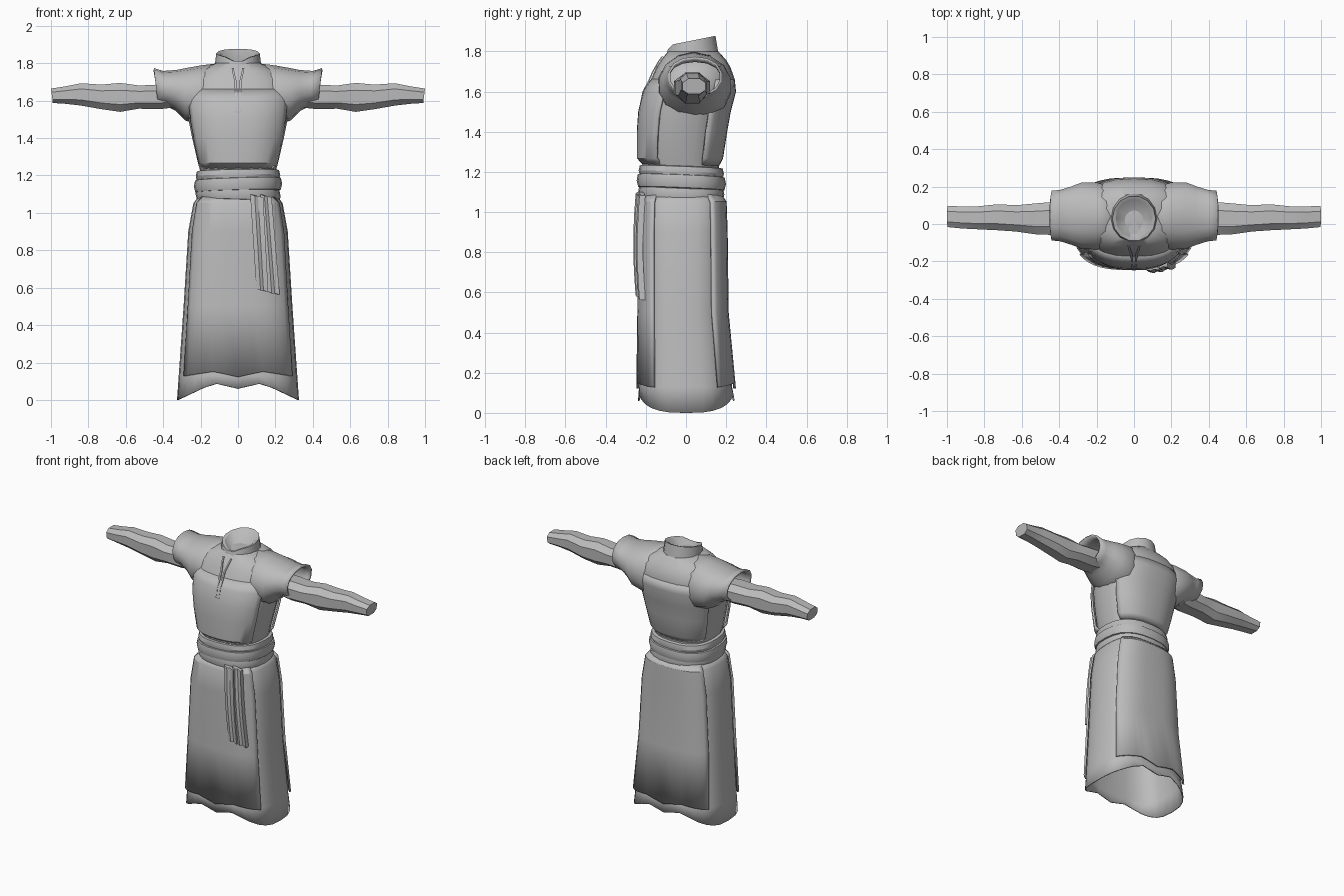
import bpy, bmesh, math
from mathutils import Vector

if "Cube" in bpy.data.objects:
    bpy.data.objects.remove(bpy.data.objects["Cube"])

cloth = bpy.data.materials.new("grey_cloth")
cloth.diffuse_color = (0.5, 0.5, 0.5, 1)
cloth.use_nodes = True
cloth.node_tree.nodes["Principled BSDF"].inputs["Base Color"].default_value = cloth.diffuse_color


def loft(name, rings, closed=True, cap=(), thick=0.0, angle=30):
    """Skin a list of point rings; cap maps 'start'/'end' to a fan centre point or None."""
    bm = bmesh.new()
    rows = [[bm.verts.new(p) for p in r] for r in rings]
    n = len(rows[0])
    for a, b in zip(rows, rows[1:]):
        for j in range(n if closed else n - 1):
            k = (j + 1) % n
            bm.faces.new((a[j], a[k], b[k], b[j]))
    for end, tip in dict(cap).items():
        row = rows[0] if end == "start" else rows[-1]
        if tip is None:
            tip = sum((v.co for v in row), Vector()) / n
        c = bm.verts.new(tip)
        for j in range(n):
            bm.faces.new((row[j], row[(j + 1) % n], c))
    bmesh.ops.recalc_face_normals(bm, faces=bm.faces)
    me = bpy.data.meshes.new(name)
    bm.to_mesh(me)
    bm.free()
    ob = bpy.data.objects.new(name, me)
    bpy.context.collection.objects.link(ob)
    me.materials.append(cloth)
    if thick:
        m = ob.modifiers.new("thickness", "SOLIDIFY")
        m.thickness, m.offset = thick, 0
    bpy.ops.object.select_all(action="DESELECT")
    ob.select_set(True)
    bpy.context.view_layer.objects.active = ob
    bpy.ops.object.shade_smooth_by_angle(angle=math.radians(angle))
    return ob


def power(v, n):
    return math.copysign(abs(v) ** (2 / n), v)


def ring(z, a, yf, yb, n=2.5, count=24, t0=0, t1=360, grow=0.0, zfun=None):
    """Horizontal rounded-box section, or an arc of one."""
    full = t1 - t0 == 360
    pts = []
    for i in range(count if full else count + 1):
        t = math.radians(t0 + (t1 - t0) * i / count)
        u, v = power(math.cos(t), n), power(math.sin(t), n)
        x = (a + grow) * u
        y = (yf + yb) / 2 + ((yb - yf) / 2 + grow) * v
        pts.append(Vector((x, y, z + (zfun(x, y, abs(u)) if zfun else 0))))
    return pts


def side_ring(x, zb, zt, yf, yb, count, lean=0.0, n=2.2):
    """Section standing across the arm."""
    pts = []
    for i in range(count):
        t = 2 * math.pi * (i + 0.5) / count
        v = power(math.sin(t), n)
        pts.append(Vector((x + math.copysign(lean, x) * v,
                           (yf + yb) / 2 + (yb - yf) / 2 * power(math.cos(t), n),
                           (zb + zt) / 2 + (zt - zb) / 2 * v)))
    return pts


# tunic body: z, half width, front y, back y
BODY = [(1.18, .19, -.205, .165), (1.27, .215, -.225, .165), (1.40, .245, -.225, .185),
        (1.50, .265, -.22, .205), (1.60, .28, -.20, .235), (1.66, .28, -.175, .243),
        (1.72, .255, -.148, .222), (1.76, .21, -.122, .198), (1.80, .12, -.09, .16)]
loft("tunic_body", [ring(*s) for s in BODY], cap={"start": None, "end": None}, angle=40)

# front and back overlay of the tunic, hem tucked inward
for name, t0 in (("front_tunic_panel", 208), ("back_tunic_panel", 28)):
    grow = [-.004, .014, .014, .012, .008, -.006]
    rings = [ring(*s, count=14, t0=t0, t1=t0 + 124, grow=g)
             for s, g in zip([(1.235, .2, -.21, .165)] + BODY[1:6], grow)]
    loft(name, rings, closed=False, thick=.012, angle=40)


def skirt_hem(x, y, u):
    return .06 + .075 * u if u < .4 else .15 * (1 - u)


def panel_hem(x, y, u):
    return .03 * u / .4 if u < .4 else .03 - .05 * (u - .4)


# long skirt
SKIRT = [(1.09, .205, -.205, .165), (1.05, .235, -.22, .185), (.90, .262, -.225, .19),
         (.50, .287, -.225, .195), (.13, .313, -.23, .225), (0, .322, -.235, .238)]
loft("skirt", [ring(*s, n=2.9, count=28, zfun=skirt_hem if s[0] == 0 else None) for s in SKIRT],
     thick=.008)

# overlapping skirt panels, front and back
for name, t0, back in (("front_skirt_panel", 213, 0), ("back_skirt_panel", 33, .006)):
    rings = []
    for z, a, yf, yb in SKIRT[:5]:
        low = z == .13
        rings.append(ring(.122 if low else z, a, yf, yb + (back if low else 0), n=2.9, count=14,
                          t0=t0, t1=t0 + 114, grow=.011 if z < 1.06 else .003,
                          zfun=panel_hem if low else None))
    loft(name, rings, closed=False, thick=.013)

# wrapped sash: three tilted, bulging bands
for i, (z0, z1, g, tilt) in enumerate([(1.06, 1.13, 0, -.03), (1.11, 1.185, .008, .03),
                                       (1.165, 1.23, -.002, .015)]):
    def slope(x, y, u, k=tilt):
        return k * x - .04 * (y + .02)
    rings = [ring(z, .222, -.232, .185, grow=g + d, zfun=slope)
             for z, d in ((z0, -.025), (z0 + .006, -.002), ((z0 + z1) / 2, .006),
                          (z1 - .006, 0), (z1, -.03))]
    loft(f"sash_band_{i + 1}", rings)

# hanging sash ends: folded strips
for i, (xt, xb, wt, wb, zb, yo) in enumerate([(.10, .13, .035, .032, .585, 0),
                                              (.15, .19, .03, .033, .57, .014)]):
    rings = []
    for k in range(6):
        f = k / 5
        x, w = xt + (xb - xt) * f, wt + (wb - wt) * f
        z, y = 1.09 + (zb - 1.09) * f, -.238 - .012 * math.sin(math.pi * f) + yo
        rings.append([(x - w, y + .012, z + .01), (x - w, y - .006, z + .01), (x - w * .3, y - .013, z),
                      (x + w * .2, y - .004, z), (x + w, y - .008, z - .008), (x + w, y + .022, z - .008)])
    loft(f"sash_end_{i + 1}", rings, cap={"start": None, "end": None})

# sleeves and arms: x, bottom z, top z, front y, back y
SLEEVE = [(.10, 1.47, 1.795, -.11, .19), (.20, 1.47, 1.782, -.135, .22), (.28, 1.50, 1.768, -.13, .22),
          (.33, 1.55, 1.758, -.11, .20), (.39, 1.575, 1.753, -.09, .18), (.438, 1.58, 1.768, -.085, .175)]
ARM = [(.26, 1.57, 1.68, -.05, .12), (.42, 1.55, 1.69, -.065, .125), (.53, 1.553, 1.685, -.06, .115),
       (.63, 1.535, 1.70, -.045, .105), (.73, 1.55, 1.69, -.038, .11), (.84, 1.57, 1.697, -.032, .098),
       (.92, 1.58, 1.68, -.028, .098), (.995, 1.585, 1.667, -.02, .10)]
for side, s in (("right", 1), ("left", -1)):
    loft(f"{side}_short_sleeve",
         [side_ring(s * x, b, t, f, k, 14, lean=.012 if x > .35 else 0) for x, b, t, f, k in SLEEVE],
         thick=.012, angle=40)
    loft(f"{side}_arm_sleeve",
         [side_ring(s * x, b, t, f, k, 8, lean=.005 if x > .95 else 0, n=2.5) for x, b, t, f, k in ARM],
         cap={"start": None, "end": None})

# standing collar, sunk in the middle
def collar_low(x, y, u):
    return .13 * (y - .03)


def collar_high(x, y, u):
    return .2 * (y - .03) - (.018 if y < 0 and u < .3 else 0)


loft("collar", [ring(1.775, .125, -.105, .165, 2, 14, zfun=collar_low),
                ring(1.80, .123, -.102, .16, 2, 14, zfun=collar_low),
                ring(1.854, .116, -.092, .15, 2, 14, zfun=collar_high),
                ring(1.85, .098, -.074, .132, 2, 14, zfun=collar_high)],
     cap={"end": (0, .03, 1.75)})


# neck opening trim lying on the chest
def chest_y(z):
    for p, q in zip(BODY, BODY[1:]):
        if p[0] <= z <= q[0]:
            return p[2] + (q[2] - p[2]) * (z - p[0]) / (q[0] - p[0])


half = [(.034, 1.775), (.03, 1.75), (.018, 1.70), (.017, 1.65), (.017, 1.60), (.016, 1.54)]
for side, s in (("right", 1), ("left", -1)):
    rings = []
    for x, z in half:
        y = chest_y(z) - (.010 if z < 1.64 else .004)
        rings.append([(s * x, y, z), (s * x, y - .007, z), (s * (x - .011), y - .007, z), (s * (x - .011), y, z)])
    loft(f"{side}_neck_trim", rings, cap={"start": None, "end": None})
y = chest_y(1.54) - .010
loft("neck_trim_base", [[(x, y, z), (x, y - .007, z), (x, y - .007, z - .012), (x, y, z - .012)]
                        for x, z in ((-.016, 1.545), (0, 1.54), (.016, 1.545))],
     cap={"start": None, "end": None})
